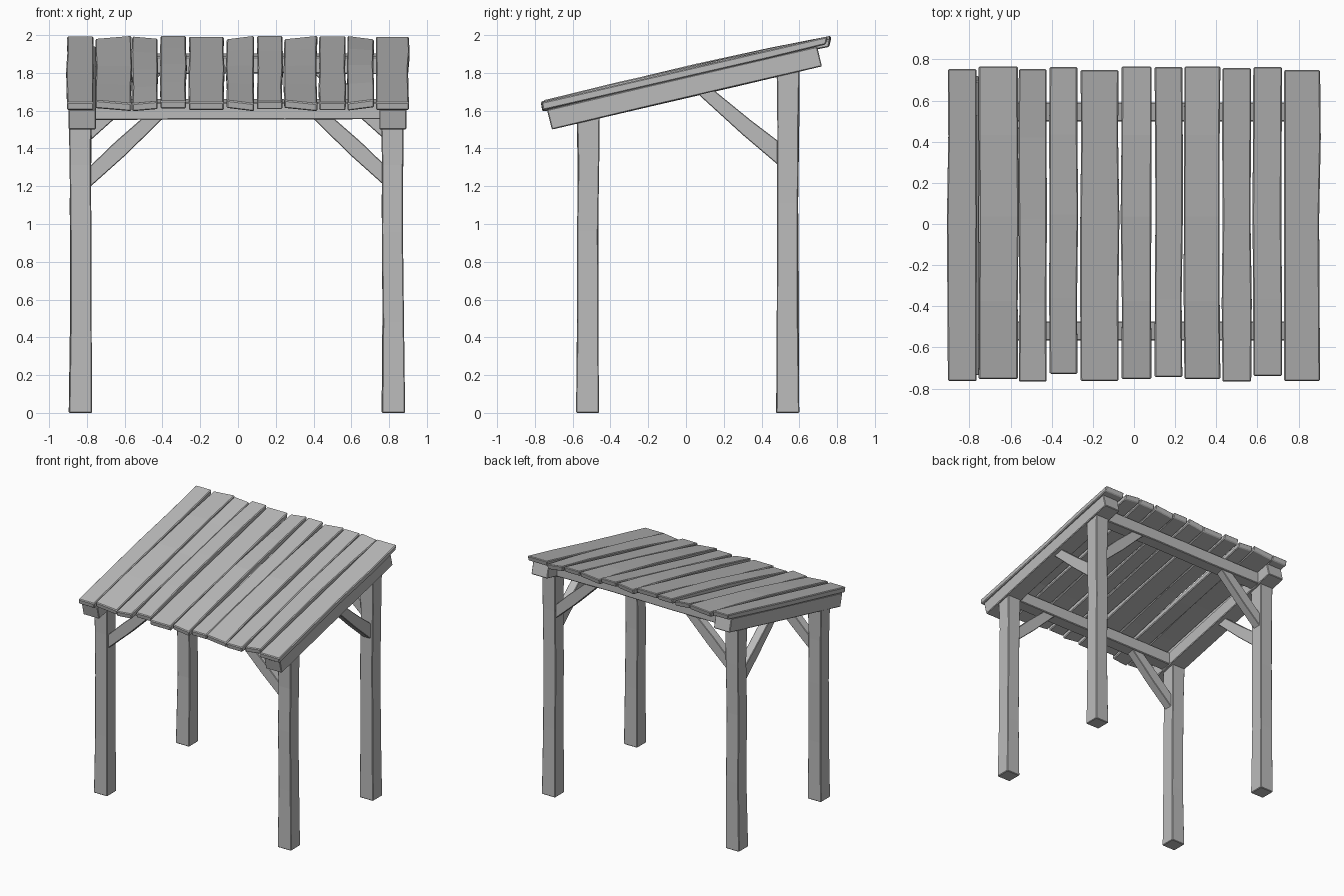
import bpy, bmesh, random
from mathutils import Vector

random.seed(7)
if "Cube" in bpy.data.objects:
    bpy.data.objects.remove(bpy.data.objects["Cube"], do_unlink=True)

wood = bpy.data.materials.new("grey timber")
wood.use_nodes = True
GREY = (0.5, 0.5, 0.5, 1)
wood.diffuse_color = GREY
wood.node_tree.nodes["Principled BSDF"].inputs["Base Color"].default_value = GREY

SLOPE = 0.23


def jit(a):
    return random.uniform(-a, a)


def loft(name, rings, bevel=0.005):
    """Join four-cornered sections into one hewn, flat-faced timber."""
    bm = bmesh.new()
    loops = [[bm.verts.new(p) for p in ring] for ring in rings]
    for a, b in zip(loops, loops[1:]):
        for i in range(4):
            j = (i + 1) % 4
            bm.faces.new((a[i], a[j], b[j], b[i]))
    bm.faces.new(loops[0][::-1])
    bm.faces.new(loops[-1])
    bmesh.ops.recalc_face_normals(bm, faces=bm.faces)
    mesh = bpy.data.meshes.new(name)
    bm.to_mesh(mesh)
    bm.free()
    mesh.materials.append(wood)
    ob = bpy.data.objects.new(name, mesh)
    bpy.context.collection.objects.link(ob)
    mod = ob.modifiers.new("worn edges", 'BEVEL')
    mod.width = bevel
    mod.segments = 1
    mod.limit_method = 'ANGLE'
    mod.angle_limit = 0.8
    return ob


def roof_top(y):
    return 1.643 + SLOPE * (y + 0.77)


def rafter_bottom(y):
    return 1.50 + 0.234 * (y + 0.71)


# Posts: slightly crooked square timbers
def post(name, x, y, top):
    rings = []
    for k, t in enumerate((0, 0.3, 0.6, 0.82, 1)):
        h = 0.061 - (0.005 if 0 < k < 4 else 0)
        cx, cy = x + jit(0.004), y + jit(0.004)
        rings.append([(cx + sx * h, cy + sy * h, t * top)
                      for sx, sy in ((-1, -1), (1, -1), (1, 1), (-1, 1))])
    loft(name, rings)


for label, x in (("right", -0.832), ("left", 0.82)):
    post("front_post_" + label, x, -0.518, 1.60)
    post("back_post_" + label, x, 0.54, 1.85)


# Rafters: sloping side beams resting on the posts
for label, x in (("right", -0.825), ("left", 0.82)):
    rings = []
    for y in (-0.71, -0.2, 0.25, 0.72):
        z, w = rafter_bottom(y) + (jit(0.003) if abs(y) < 0.5 else 0), 0.072
        rings.append([(x - w, y, z), (x + w, y, z),
                      (x + w, y - 0.026, z + 0.105), (x - w, y - 0.026, z + 0.105)])
    loft("rafter_" + label, rings)

# Cross beams between the posts
for label, y, z in (("front", -0.52, 1.557), ("back", 0.545, 1.80)):
    rings = []
    for x in (-0.8, -0.3, 0.25, 0.8):
        d = jit(0.004)
        rings.append([(x, y - 0.046, z + d - 0.005), (x, y + 0.046, z + d + 0.005),
                      (x, y + 0.046, z + 0.105), (x, y - 0.046, z + 0.085)])
    loft("cross_beam_" + label, rings)


# Braces: each path point is (run, low z, high run, high z) of a cut section
def brace(name, place, sections, half=0.035):
    rings = []
    for u0, z0, u1, z1 in sections:
        rings.append([place(u0, -half, z0), place(u0, half, z0),
                      place(u1, half, z1), place(u1, -half, z1)])
    loft(name, rings, 0.004)


for row, y, lift in (("front", -0.52, 0), ("back", 0.545, 0.245)):
    for label, s in (("right", -1), ("left", 1)):
        brace(f"{row}_brace_{label}",
              lambda u, v, z: (s * u, y + v, z + lift),
              ((0.79, 1.19, 0.79, 1.30), (0.6, 1.36, 0.65, 1.435), (0.38, 1.575, 0.49, 1.575)))

for label, x in (("right", -0.825), ("left", 0.82)):
    brace("side_brace_" + label,
          lambda u, v, z: (x + v, u, z),
          ((0.5, 1.302, 0.5, 1.43), (0.3, 1.472, 0.34, 1.552), (0.05, 1.70, 0.14, 1.715)))

# Roof planks: left edge, right edge, front end, back end, twist, bulge
PLANKS = (
    (-0.905, -0.765, -0.765, 0.755, 0, 0),
    (-0.755, -0.565, -0.755, 0.768, 0.008, 0.012),
    (-0.56, -0.425, -0.768, 0.755, -0.006, -0.004),
    (-0.41, -0.275, -0.73, 0.765, 0, 0.016),
    (-0.26, -0.075, -0.765, 0.75, 0, 0),
    (-0.06, 0.085, -0.755, 0.768, 0.009, 0.014),
    (0.10, 0.235, -0.745, 0.765, 0, -0.004),
    (0.245, 0.42, -0.755, 0.768, 0.009, 0.014),
    (0.43, 0.57, -0.768, 0.76, 0, 0),
    (0.58, 0.72, -0.74, 0.765, -0.009, 0.016),
    (0.73, 0.905, -0.765, 0.75, 0, 0),
)
for n, (x0, x1, y0, y1, twist, bulge) in enumerate(PLANKS, 1):
    rings = []
    for t in (0, 0.25, 0.52, 0.78, 1):
        mid = 4 * t * (1 - t)
        y = y0 + (y1 - y0) * t
        a, b = x0 + jit(0.005) * mid, x1 + jit(0.005) * mid
        z = roof_top(y) + bulge * mid - abs(twist) * t
        tilt = twist * (2 * t - 1)
        corners = ((a, z - tilt), (b, z + tilt))
        top = [(x, y, h) for x, h in corners]
        low = [(x, y + (0.008 if t < 1 else -0.01), h - 0.042) for x, h in corners]
        rings.append([top[0], top[1], low[1], low[0]])
    loft(f"roof_plank_{n}", rings, 0.006)
